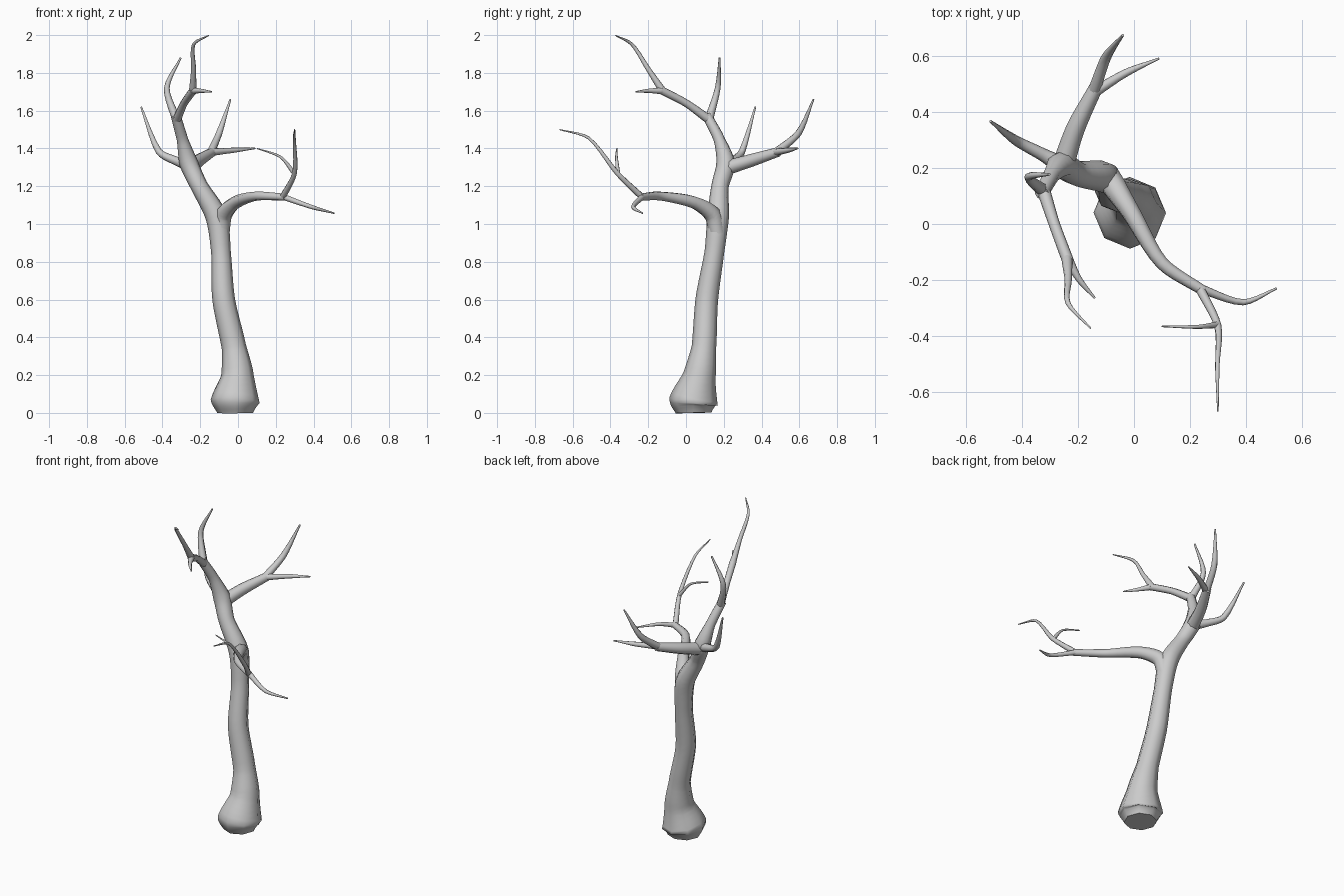
import bpy, bmesh, math
from mathutils import Vector

if "Cube" in bpy.data.objects:
    bpy.data.objects.remove(bpy.data.objects["Cube"])

SIDES = 8
STEPS = 5


def smooth_path(points):
    """Hermite-smoothed list of (position, radius) through (x, y, z, r) points."""
    pos = [Vector(p[:3]) for p in points]
    rad = [p[3] for p in points]
    n = len(pos)
    dirs = [(pos[min(i + 1, n - 1)] - pos[max(i - 1, 0)]).normalized() for i in range(n)]
    out = []
    for i in range(n - 1):
        length = (pos[i + 1] - pos[i]).length * 0.8
        for s in range(STEPS):
            t = s / STEPS
            a, b = 2*t**3 - 3*t**2 + 1, 3*t**2 - 2*t**3
            c, d = t**3 - 2*t**2 + t, t**3 - t**2
            p = pos[i]*a + pos[i+1]*b + dirs[i]*length*c + dirs[i+1]*length*d
            out.append((p, rad[i] + (rad[i+1] - rad[i]) * (t + b) / 2))
    out.append((pos[-1], rad[-1]))
    return out


def limb(name, points):
    """Tapered tube swept along a path, with twist-free rings."""
    path = smooth_path(points)
    bm = bmesh.new()
    rings = []
    tangent = (path[1][0] - path[0][0]).normalized()
    side = tangent.orthogonal().normalized()
    for i, (p, r) in enumerate(path):
        new = (path[min(i + 1, len(path) - 1)][0] - path[max(i - 1, 0)][0]).normalized()
        side = tangent.rotation_difference(new) @ side
        side = (side - new * side.dot(new)).normalized()
        tangent = new
        up = tangent.cross(side)
        rings.append([bm.verts.new(p + r * (side * math.cos(k * math.tau / SIDES)
                                            + up * math.sin(k * math.tau / SIDES)))
                      for k in range(SIDES)])
    for a, b in zip(rings, rings[1:]):
        for k in range(SIDES):
            j = (k + 1) % SIDES
            bm.faces.new((a[k], a[j], b[j], b[k]))
    bm.faces.new(rings[0][::-1])
    bm.faces.new(rings[-1])
    bmesh.ops.recalc_face_normals(bm, faces=bm.faces)
    for f in bm.faces:
        f.smooth = len(f.verts) == 4
    mesh = bpy.data.meshes.new(name)
    bm.to_mesh(mesh)
    bm.free()
    bpy.context.collection.objects.link(bpy.data.objects.new(name, mesh))


# Trunk with flared foot, running up through the crown into the top branch
limb("trunk", [
    (-.015, .04, .0, .095), (-.015, .04, .06, .13), (-.003, .072, .2, .086),
    (-.022, .095, .35, .065), (-.076, .11, .6, .06), (-.09, .15, .85, .052),
    (-.115, .17, 1.04, .058), (-.205, .18, 1.2, .046), (-.26, .21, 1.32, .05),
    (-.295, .175, 1.45, .03), (-.33, .11, 1.575, .026)])

# Right-hand bough and its twigs
limb("right_bough", [
    (-.09, .165, .95, .045), (-.075, .14, 1.05, .045), (-.01, .04, 1.115, .034),
    (.10, -.14, 1.148, .024), (.25, -.24, 1.142, .019)])
limb("right_low_twig", [
    (.235, -.23, 1.145, .016), (.39, -.28, 1.09, .011), (.51, -.23, 1.057, .004)])
limb("right_high_twig", [
    (.235, -.23, 1.14, .017), (.30, -.365, 1.27, .013),
    (.298, -.515, 1.455, .008), (.30, -.67, 1.5, .003)])
limb("right_inner_twig", [
    (.30, -.36, 1.265, .012), (.225, -.368, 1.355, .007), (.10, -.366, 1.4, .003)])

# Left branch
limb("left_branch", [
    (-.25, .205, 1.31, .034), (-.33, .25, 1.335, .023), (-.42, .297, 1.385, .018),
    (-.513, .367, 1.62, .005)])

# Rear bough with two twigs
limb("rear_bough", [
    (-.26, .19, 1.29, .04), (-.21, .34, 1.335, .034), (-.135, .49, 1.382, .025)])
limb("rear_level_twig", [
    (-.145, .47, 1.38, .02), (-.03, .54, 1.39, .014), (.09, .592, 1.4, .004)])
limb("rear_high_twig", [
    (-.145, .47, 1.375, .022), (-.10, .595, 1.48, .018), (-.04, .675, 1.66, .005)])

# Twigs at the top
limb("top_left_twig", [
    (-.325, .12, 1.55, .023), (-.377, .168, 1.72, .015), (-.303, .178, 1.88, .005)])
limb("top_front_branch", [
    (-.325, .125, 1.55, .024), (-.285, .0, 1.64, .02), (-.235, -.135, 1.71, .021)])
limb("top_short_twig", [
    (-.24, -.12, 1.705, .019), (-.195, -.2, 1.705, .011), (-.14, -.265, 1.7, .004)])
limb("top_long_twig", [
    (-.24, -.12, 1.70, .02), (-.235, -.2, 1.82, .013), (-.235, -.285, 1.95, .009),
    (-.155, -.373, 1.998, .003)])
